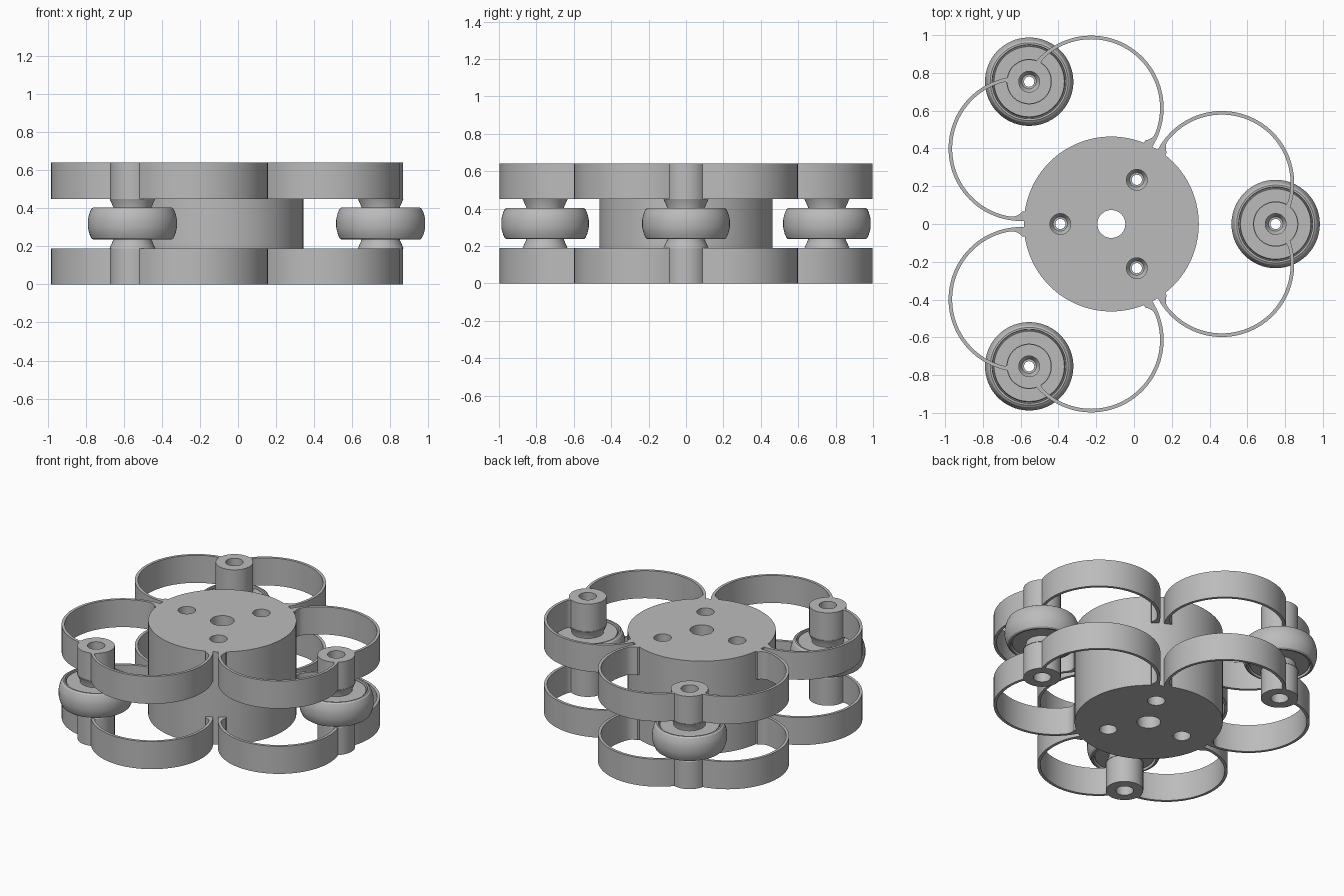
import bpy, bmesh
from math import sin, cos, pi, radians
from mathutils import Matrix, Vector

cube = bpy.data.objects.get("Cube")
if cube:
    bpy.data.objects.remove(cube)

HUB = Vector((-0.12, 0, 0))
HEIGHT = 0.64
MID = HEIGHT / 2
BAND = 0.19            # height of each spring loop band
ARM = 0.87             # hub axis to wheel axis

grey = bpy.data.materials.new("grey metal")
grey.use_nodes = True
grey.diffuse_color = (0.5, 0.5, 0.5, 1)
grey.node_tree.nodes["Principled BSDF"].inputs["Base Color"].default_value = (0.5, 0.5, 0.5, 1)


def finish(name, bm, matrix=None):
    bmesh.ops.recalc_face_normals(bm, faces=bm.faces)
    mesh = bpy.data.meshes.new(name)
    bm.to_mesh(mesh)
    bm.free()
    mesh.materials.append(grey)
    obj = bpy.data.objects.new(name, mesh)
    bpy.context.collection.objects.link(obj)
    if matrix:
        mesh.transform(matrix)
    return obj


def smooth(obj):
    bpy.ops.object.select_all(action="DESELECT")
    obj.select_set(True)
    bpy.context.view_layer.objects.active = obj
    bpy.ops.object.shade_smooth_by_angle(angle=radians(25))


def lathe(bm, profile, centre=(0, 0), steps=64):
    """Revolve a closed (radius, z) outline into a solid around a vertical axis."""
    rings = []
    for i in range(steps):
        a = 2 * pi * i / steps
        rings.append([bm.verts.new((centre[0] + r * cos(a), centre[1] + r * sin(a), z))
                      for r, z in profile])
    n = len(profile)
    for i in range(steps):
        p, q = rings[i], rings[(i + 1) % steps]
        for j in range(n):
            k = (j + 1) % n
            bm.faces.new((p[j], q[j], q[k], p[k]))


def drum(bm, profile, centre=(0, 0), steps=48):
    """Revolve an open outline and close both ends with flat caps."""
    rings = [[bm.verts.new((centre[0] + r * cos(2 * pi * i / steps),
                            centre[1] + r * sin(2 * pi * i / steps), z))
              for i in range(steps)] for r, z in profile]
    for p, q in zip(rings, rings[1:]):
        for i in range(steps):
            k = (i + 1) % steps
            bm.faces.new((p[i], p[k], q[k], q[i]))
    bm.faces.new(rings[0])
    bm.faces.new(rings[-1])


def mirrored(half):
    """Complete an outline by mirroring its lower half about mid height."""
    return half + [(r, HEIGHT - z) for r, z in reversed(half)]


def turn(i):
    return Matrix.Translation(HUB) @ Matrix.Rotation(i * 2 * pi / 3, 4, "Z")


# Hub with a centre bore and three stepped screw holes
bm = bmesh.new()
drum(bm, [(0.463, 0), (0.463, HEIGHT)], steps=128)
hub = finish("hub", bm, Matrix.Translation(HUB))

bm = bmesh.new()
drum(bm, [(0.074, -0.1), (0.074, HEIGHT + 0.1)])
hole = mirrored([(0.055, -0.1), (0.055, 0.13), (0.038, 0.16), (0.027, 0.16)])
for i in range(3):
    a = pi / 3 + i * 2 * pi / 3
    drum(bm, hole, (0.27 * cos(a), 0.27 * sin(a)), 32)
cutter = finish("hole_cutter", bm, Matrix.Translation(HUB))
cutter.hide_render = True
cut = hub.modifiers.new("holes", "BOOLEAN")
cut.operation = "DIFFERENCE"
cut.solver = "EXACT"
cut.object = cutter
bpy.context.view_layer.objects.active = hub
hub.select_set(True)
bpy.ops.object.modifier_apply(modifier=cut.name)
bpy.data.objects.remove(cutter)
smooth(hub)


# Spring loops: thin arcs from the hub to a wheel post, flared at both ends
def loop(name, z0, side, matrix):
    start, end, steps = radians(151), radians(-23.5), 72
    centre = Vector((0.585, 0.215))
    bm = bmesh.new()
    sections = []
    points = []
    for i in range(steps + 1):
        a = start + (end - start) * i / steps
        gap = min(a - end, start - a)
        flare = 0.03 * max(0, 1 - gap / 0.16) ** 2
        points.append((centre + 0.383 * Vector((cos(a), sin(a))),
                       centre + (0.364 - flare) * Vector((cos(a), sin(a)))))
    # root of the arc, tucked into the hub
    root = Vector((-cos(pi / 3), -sin(pi / 3))) * 0.035
    points.insert(0, (points[0][0] + root, points[0][1] + root))
    for outer, inner in points:
        sections.append([bm.verts.new((p.x, p.y * side, z))
                         for p, z in ((outer, z0), (inner, z0),
                                      (inner, z0 + BAND), (outer, z0 + BAND))])
    for p, q in zip(sections, sections[1:]):
        for j in range(4):
            k = (j + 1) % 4
            bm.faces.new((p[j], p[k], q[k], q[j]))
    bm.faces.new(sections[0])
    bm.faces.new(sections[-1])
    smooth(finish(name, bm, matrix))


# Post outline: stepped bore, straight barrel, tapered boss against the wheel
post = [(0.055, 0), (0.117, 0), (0.117, BAND), (0.12, BAND), (0.1, 0.235), (0.1, 0.25),
        (0.027, 0.25), (0.027, 0.16), (0.038, 0.16), (0.055, 0.13)]
upper_post = [(r, HEIGHT - z) for r, z in post]

# Wheel outline: bored disc, narrow groove, bulged tyre
wheel = mirrored([(0.027, 0.245), (0.186, 0.245), (0.19, 0.262), (0.194, 0.262),
                  (0.196, 0.236), (0.206, 0.236), (0.216, 0.243), (0.224, 0.26),
                  (0.23, 0.28), (0.234, 0.3)])

for i, place in enumerate(("left", "back", "front")):
    m = turn(i)
    axle = m @ Matrix.Translation((ARM, 0, 0))
    for part, outline in (("lower_post", post), ("upper_post", upper_post), ("wheel", wheel)):
        bm = bmesh.new()
        lathe(bm, outline)
        smooth(finish(f"{place}_{part}", bm, axle))
    for level, z0 in (("lower", 0), ("upper", HEIGHT - BAND)):
        for side, label in ((1, "a"), (-1, "b")):
            loop(f"{place}_{level}_loop_{label}", z0, side, m)
